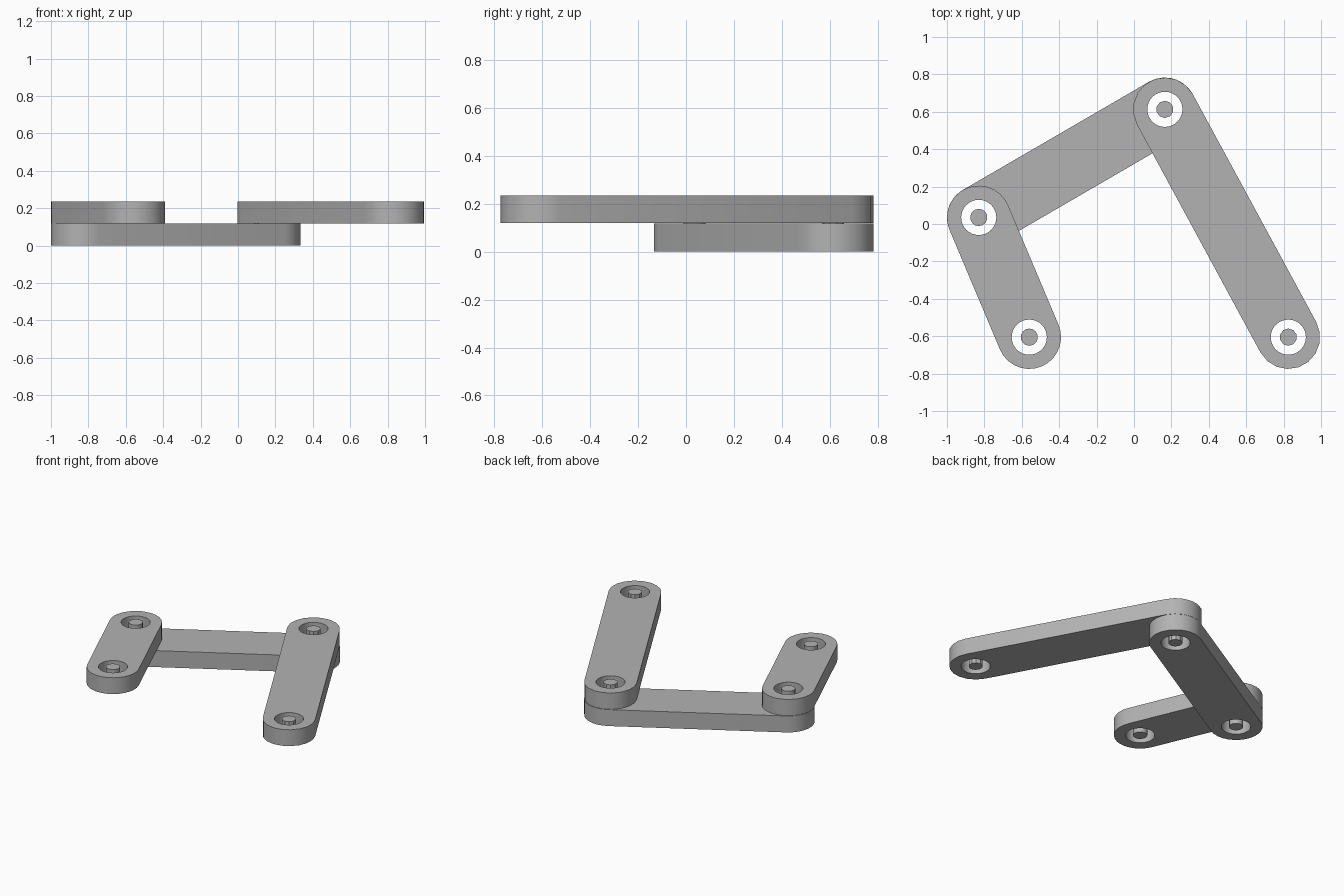
import bpy, bmesh, math
from mathutils import Vector

cube = bpy.data.objects.get("Cube")
if cube:
    bpy.data.objects.remove(cube, do_unlink=True)

# Single grey material
grey = bpy.data.materials.new("Grey")
grey.use_nodes = True
colour = (0.45, 0.45, 0.45, 1)
grey.diffuse_color = colour
grey.node_tree.nodes["Principled BSDF"].inputs["Base Color"].default_value = colour

LINK_R, HOLE_R, PIN_R = 0.17, 0.094, 0.046
LOW, HIGH = (0.0, 0.117), (0.119, 0.235)

# Joint centres
front_right = Vector((-0.56, -0.605))
back_right = Vector((-0.83, 0.035))
back_left = Vector((0.165, 0.613))
front_left = Vector((0.825, -0.605))


def arc(centre, radius, start, sweep, steps):
    return [centre + radius * Vector((math.cos(start + sweep * i / steps),
                                      math.sin(start + sweep * i / steps)))
            for i in range(steps + 1)]


def plate(name, outlines, span):
    """Flat plate filled between closed outlines, holes included."""
    curve = bpy.data.curves.new(name, "CURVE")
    curve.dimensions = "2D"
    curve.fill_mode = "BOTH"
    curve.extrude = (span[1] - span[0]) / 2
    for points in outlines:
        spline = curve.splines.new("POLY")
        spline.points.add(len(points) - 1)
        for p, co in zip(spline.points, points):
            p.co = (co.x, co.y, 0, 1)
        spline.use_cyclic_u = True
    obj = bpy.data.objects.new(name, curve)
    obj.location.z = sum(span) / 2
    bpy.context.collection.objects.link(obj)
    bpy.ops.object.select_all(action="DESELECT")
    obj.select_set(True)
    bpy.context.view_layer.objects.active = obj
    bpy.ops.object.convert(target="MESH")
    obj = bpy.context.object
    bm = bmesh.new()
    bm.from_mesh(obj.data)
    bmesh.ops.remove_doubles(bm, verts=bm.verts, dist=0.0005)
    bmesh.ops.recalc_face_normals(bm, faces=bm.faces)
    bm.to_mesh(obj.data)
    bm.free()
    obj.data.materials.clear()
    obj.data.materials.append(grey)
    bpy.ops.object.shade_smooth_by_angle(angle=math.radians(35))
    return obj


def link(name, a, b, span, steps):
    """Round-ended bar with a hole at each joint."""
    along = math.atan2(b.y - a.y, b.x - a.x)
    outline = (arc(b, LINK_R, along - math.pi / 2, math.pi, steps)
               + arc(a, LINK_R, along + math.pi / 2, math.pi, steps))
    holes = [arc(c, HOLE_R, 0, math.tau, 32)[:-1] for c in (a, b)]
    plate(name, [outline] + holes, span)


def pin(name, centre, span, sides):
    plate(name, [arc(centre, PIN_R, math.pi / sides, math.tau, sides)[:-1]], span)


# Links: one low crossbar, two raised arms
link("crossbar_link", back_right, back_left, LOW, 14)
link("short_arm_link", back_right, front_right, HIGH, 14)
link("long_arm_link", back_left, front_left, HIGH, 9)

# Pins standing free inside the holes
pin("front_right_pin", front_right, HIGH, 14)
pin("front_left_pin", front_left, HIGH, 10)
pin("back_right_pin", back_right, (LOW[0], HIGH[1]), 14)
pin("back_left_pin", back_left, (LOW[0], HIGH[1]), 10)
